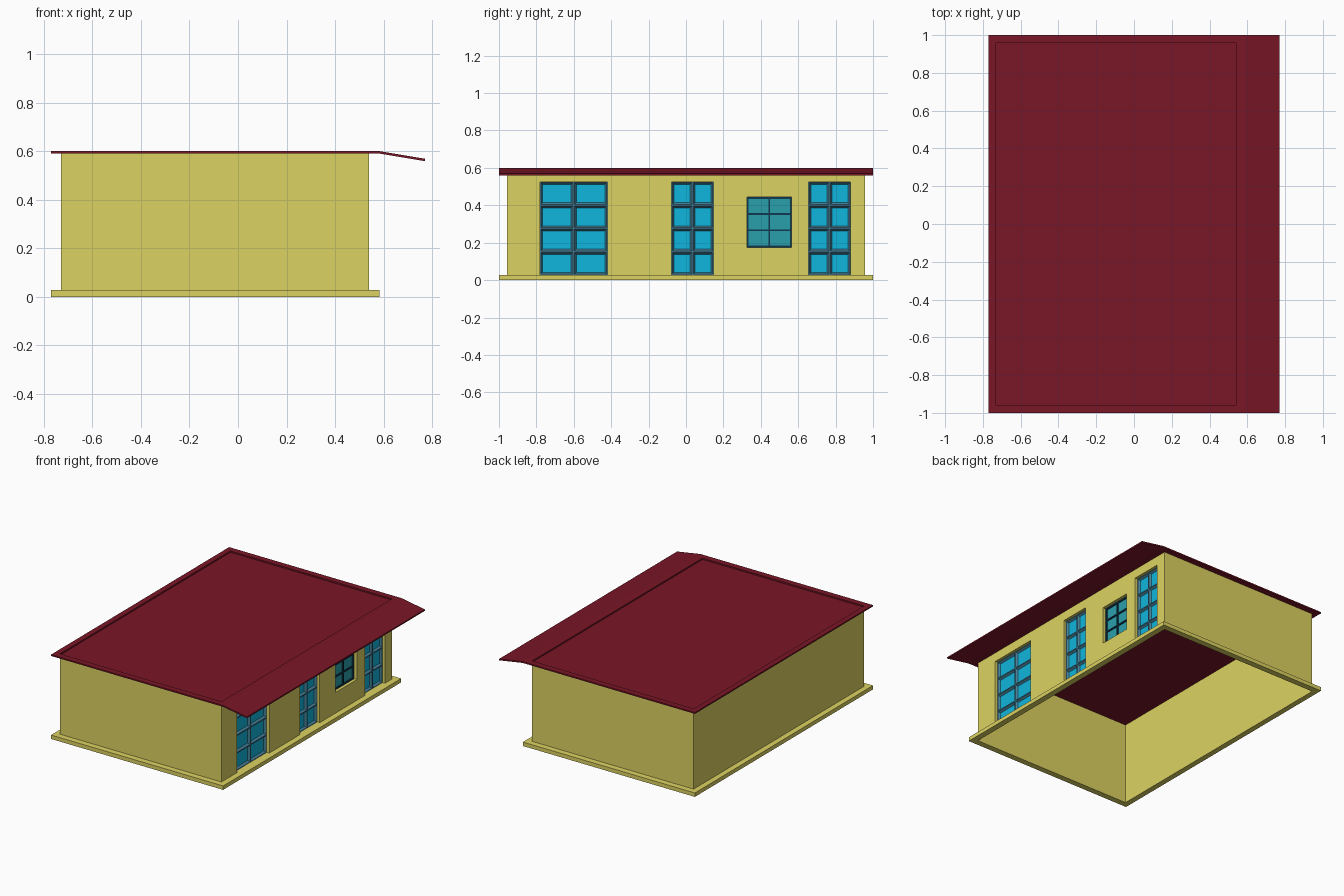
import bpy, bmesh

if "Cube" in bpy.data.objects:
    bpy.data.objects.remove(bpy.data.objects["Cube"])

WX0, WX1, WY = -0.73, 0.54, 0.957      # wall lines
BASE, TOP = 0.028, 0.59                # wall bottom and top


def material(name, r, g, b):
    m = bpy.data.materials.new(name)
    m.diffuse_color = (r, g, b, 1)
    m.use_nodes = True
    m.node_tree.nodes["Principled BSDF"].inputs["Base Color"].default_value = m.diffuse_color
    return m


YELLOW = material("yellow_render", 0.72, 0.65, 0.12)
RED = material("red_roofing", 0.195, 0.008, 0.02)
FRAME = material("blue_grey_frame", 0.06, 0.22, 0.32)
PANE = material("cyan_pane", 0.005, 0.46, 0.72)
GLASS = material("teal_glass", 0.023, 0.35, 0.41)
BAR = material("navy_bar", 0.005, 0.04, 0.08)


def finish(name, bm, *mats):
    mesh = bpy.data.meshes.new(name)
    bm.to_mesh(mesh)
    bm.free()
    for m in mats:
        mesh.materials.append(m)
    ob = bpy.data.objects.new(name, mesh)
    bpy.context.collection.objects.link(ob)
    return ob


def quad(bm, *pts):
    return bm.faces.new([bm.verts.new(p) for p in pts])


def clean(bm):
    bmesh.ops.remove_doubles(bm, verts=bm.verts, dist=1e-5)
    bmesh.ops.recalc_face_normals(bm, faces=bm.faces)


def rect(x0, x1, y, z):
    return [(x0, -y, z), (x1, -y, z), (x1, y, z), (x0, y, z)]


def border_slab(x0, x1, y, z0, z1):
    """Flat slab around the house, open in the middle along the wall lines."""
    bm = bmesh.new()
    loops = [rect(x0, x1, y, z0), rect(x0, x1, y, z1),
             rect(WX0, WX1, WY, z1), rect(WX0, WX1, WY, z0)]
    for a, b in zip(loops, loops[1:] + loops[:1]):
        for i in range(4):
            j = (i + 1) % 4
            quad(bm, a[i], a[j], b[j], b[i])
    clean(bm)
    return bm


# Plinth
finish("plinth", border_slab(-0.77, 0.583, 1, 0, BASE), YELLOW)

# Roof border with a sloping eave drawn out of its right edge
bm = border_slab(-0.77, 0.585, 1, TOP, 0.6)
edge = max(bm.faces, key=lambda f: f.calc_center_median().x)
tip = bmesh.ops.extrude_discrete_faces(bm, faces=[edge])["faces"][0]
bmesh.ops.translate(bm, verts=tip.verts, vec=(0.185, 0, -0.031))
finish("roof_border", bm, RED)

# Roof panel sunk inside the border
bm = bmesh.new()
quad(bm, *rect(WX0, WX1, WY, TOP))
finish("roof_panel", bm, RED)

# Openings in the right wall: name, y0, y1, z0, z1, recess depth
openings = [
    ("wide_door", -0.78, -0.42, BASE, 0.525, 0.02),
    ("middle_door", -0.077, 0.147, BASE, 0.525, 0.02),
    ("window", 0.325, 0.565, 0.175, 0.445, 0.03),
    ("end_door", 0.655, 0.88, BASE, 0.525, 0.02),
]

# Walls, with the right wall split around its openings
bm = bmesh.new()
corners = [(WX1, WY), (WX0, WY), (WX0, -WY), (WX1, -WY)]
for (xa, ya), (xb, yb) in zip(corners, corners[1:]):
    quad(bm, (xa, ya, BASE), (xb, yb, BASE), (xb, yb, TOP), (xa, ya, TOP))


def wall_piece(y0, y1, z0, z1):
    if z1 - z0 > 0.001:
        quad(bm, (WX1, y0, z0), (WX1, y1, z0), (WX1, y1, z1), (WX1, y0, z1))


y = -WY
for _, y0, y1, z0, z1, depth in openings:
    wall_piece(y, y0, BASE, TOP)
    wall_piece(y0, y1, BASE, z0)
    wall_piece(y0, y1, z1, TOP)
    y = y1
    # Reveals
    ring = [(y0, z0), (y0, z1), (y1, z1), (y1, z0)]
    for (ya, za), (yb, zb) in zip(ring, ring[1:] + ring[:1]):
        quad(bm, (WX1, ya, za), (WX1, yb, zb),
             (WX1 - depth, yb, zb), (WX1 - depth, ya, za))
wall_piece(y, WY, BASE, TOP)
finish("walls", bm, YELLOW)


def door(name, y0, y1, z0, z1, x):
    """Two by four panes sunk into a bevelled frame."""
    bm = bmesh.new()
    dy, dz = (y1 - y0) / 2, (z1 - z0) / 4
    for i in range(2):
        for k in range(4):
            a, b = y0 + i * dy, z0 + k * dz
            quad(bm, (x, a, b), (x, a + dy, b), (x, a + dy, b + dz), (x, a, b + dz))
    bmesh.ops.remove_doubles(bm, verts=bm.verts, dist=1e-5)
    panes = bm.faces[:]
    bmesh.ops.inset_individual(bm, faces=panes, thickness=0.004, use_even_offset=True)
    bmesh.ops.inset_individual(bm, faces=panes, thickness=0.01, depth=-0.014,
                               use_even_offset=True)
    for f in panes:
        f.material_index = 1
    finish(name, bm, FRAME, PANE)


def window(name, y0, y1, z0, z1, x):
    """Glass sheet with thin bars, two by three panes."""
    bm = bmesh.new()
    quad(bm, (x, y0, z0), (x, y1, z0), (x, y1, z1), (x, y0, z1))
    finish(name + "_glass", bm, GLASS)
    bm = bmesh.new()
    w = 0.01
    cy, cz = (y0 + y1) / 2, (z0 + z1) / 2
    bars = [(y0 + w / 2 + i * (y1 - y0 - w) / 2, cz, w, z1 - z0) for i in range(3)]
    bars += [(cy, z0 + w / 2 + k * (z1 - z0 - w) / 3, y1 - y0, w) for k in range(4)]
    for by, bz, sy, sz in bars:
        vs = bmesh.ops.create_cube(bm, size=1)["verts"]
        bmesh.ops.scale(bm, verts=vs, vec=(0.01, sy, sz))
        bmesh.ops.translate(bm, verts=vs, vec=(x + 0.003, by, bz))
    finish(name + "_bars", bm, BAR)


# Doors and window
for name, y0, y1, z0, z1, depth in openings:
    build = window if name == "window" else door
    build(name, y0, y1, z0, z1, WX1 - depth)
